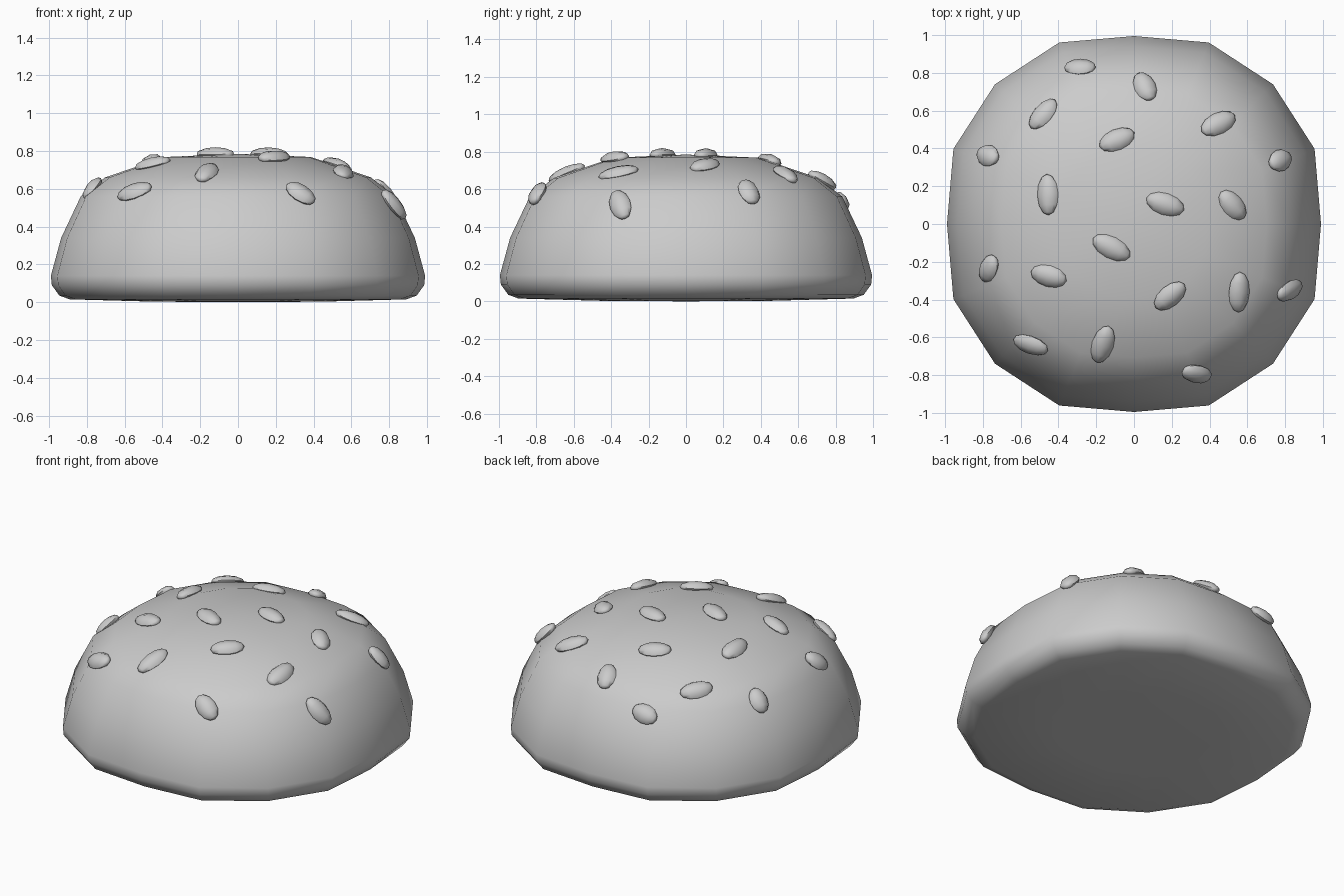
import bpy, bmesh, math
from mathutils import Vector, Matrix
from mathutils.bvhtree import BVHTree

if "Cube" in bpy.data.objects:
    bpy.data.objects.remove(bpy.data.objects["Cube"])


def finish(bm, name):
    bmesh.ops.recalc_face_normals(bm, faces=bm.faces)
    mesh = bpy.data.meshes.new(name)
    bm.to_mesh(mesh)
    ob = bpy.data.objects.new(name, mesh)
    bpy.context.collection.objects.link(ob)
    bpy.ops.object.select_all(action='DESELECT')
    ob.select_set(True)
    bpy.context.view_layer.objects.active = ob
    bpy.ops.object.shade_smooth_by_angle(angle=math.radians(50))
    return ob


# Bun: 16-sided, slightly squarish dome from a radius / height profile
PROFILE = [(0.46, 0.003), (0.90, 0.015), (0.955, 0.035), (0.995, 0.09), (1.0, 0.14),
           (0.945, 0.34), (0.84, 0.56), (0.71, 0.66), (0.39, 0.768)]
SQUARE = [0.995, 1.04, 1.046, 1.04]
SIDES = 16
bm = bmesh.new()
rings = []
for r, z in PROFILE:
    ring = []
    for i in range(SIDES):
        a = 2 * math.pi * i / SIDES
        k = r * SQUARE[i % 4]
        ring.append(bm.verts.new((k * math.cos(a) * 0.995, k * math.sin(a), z)))
    rings.append(ring)
for lo, hi in zip(rings, rings[1:]):
    for i in range(SIDES):
        j = (i + 1) % SIDES
        bm.faces.new((lo[i], lo[j], hi[j], hi[i]))
for ring, z in ((rings[0], 0.0), (rings[-1], 0.785)):
    tip = bm.verts.new((0, 0, z))
    for i in range(SIDES):
        bm.faces.new((ring[i], ring[(i + 1) % SIDES], tip))
bmesh.ops.recalc_face_normals(bm, faces=bm.faces)
tree = BVHTree.FromBMesh(bm)
finish(bm, "bun_top")
bm.free()


def surface(x, y):
    p, n, _, _ = tree.ray_cast(Vector((x, y, 2)), Vector((0, 0, -1)))
    return p, n


# Sesame seeds: x, y, heading in degrees seen from above, length
SEEDS = [
    (-.285, .825, 0, .17), (.058, .725, -65, .18), (-.48, .58, 50, .20),
    (-.09, .445, 23, .20), (.445, .53, 27, .21), (-.77, .36, -22, .16),
    (.77, .335, 25, .17), (-.455, .155, 92, .22), (.165, .105, -18, .21),
    (.52, .10, -48, .19), (-.12, -.125, -27, .22), (-.765, -.235, 62, .17),
    (-.45, -.275, -15, .20), (.19, -.38, 40, .20), (.555, -.36, 88, .22),
    (.82, -.35, 25, .20), (-.545, -.637, -18, .20), (-.165, -.635, 72, .22),
    (.33, -.79, -15, .18)]
for x, y, heading, length in SEEDS:
    p, _ = surface(x, y)
    n = Vector()
    for dx, dy in ((0, 0), (.06, .06), (-.06, .06), (.06, -.06), (-.06, -.06)):
        n += surface(x + dx, y + dy)[1]
    n.normalize()
    a = math.radians(heading)
    d = Vector((math.cos(a), math.sin(a), 0))
    d.z = -(n.x * d.x + n.y * d.y) / n.z
    d.normalize()
    side = n.cross(d)
    bm = bmesh.new()
    bmesh.ops.create_uvsphere(bm, u_segments=8, v_segments=6, radius=1)
    # the poles become the pointed ends
    cols = (side * 0.058, n * 0.036, d * (length / 2))
    rot = Matrix((cols[0], cols[1], cols[2])).transposed().to_4x4()
    bm.transform(Matrix.Translation(p + n * 0.006) @ rot)
    finish(bm, "sesame_seed")
    bm.free()
